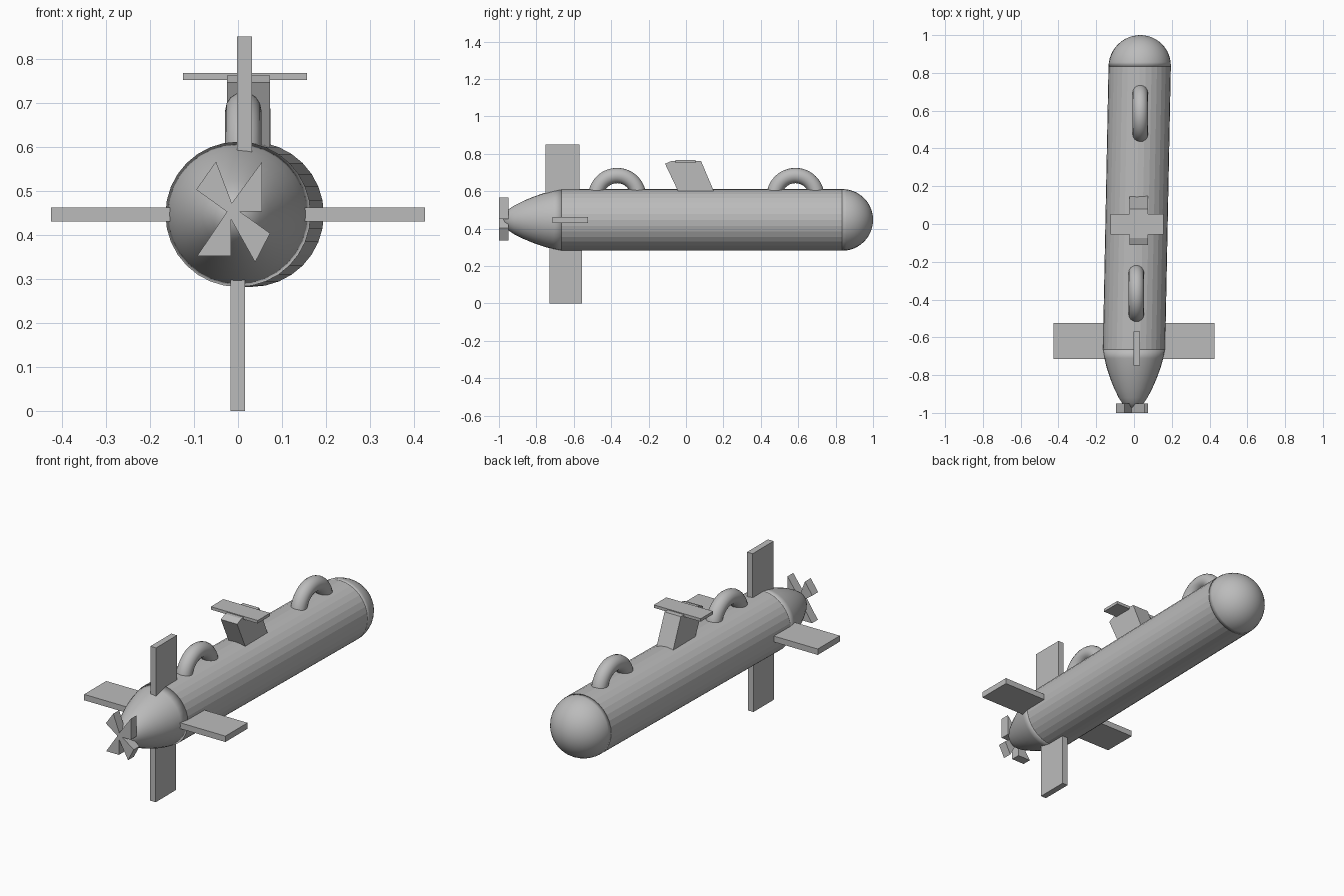
import bpy, bmesh, math
from mathutils import Vector

cube = bpy.data.objects.get("Cube")
if cube:
    bpy.data.objects.remove(cube, do_unlink=True)

grey = bpy.data.materials.new("plain_grey")
grey.use_nodes = True
colour = (0.5, 0.5, 0.5, 1)
grey.diffuse_color = colour
grey.node_tree.nodes["Principled BSDF"].inputs["Base Color"].default_value = colour

R, AXIS_Z, SIDES = 0.165, 0.447, 32


def axis_x(y):
    """The hull runs at a slight angle to the y axis."""
    return 0.02 * (y + 0.67)


def finish(name, bm, smooth=False):
    bmesh.ops.recalc_face_normals(bm, faces=bm.faces)
    for f in bm.faces:
        f.smooth = smooth
    mesh = bpy.data.meshes.new(name)
    bm.to_mesh(mesh)
    bm.free()
    mesh.materials.append(grey)
    ob = bpy.data.objects.new(name, mesh)
    bpy.context.collection.objects.link(ob)
    return ob


def lathe(name, profile, smooth):
    """Revolve (y, radius) points around the hull axis."""
    bm = bmesh.new()
    rings = []
    for y, r in profile:
        angles = [2 * math.pi * i / SIDES for i in range(SIDES)]
        rings.append([bm.verts.new((axis_x(y) + r * math.sin(a), y, AXIS_Z + r * math.cos(a)))
                      for a in angles])
    for a, b in zip(rings, rings[1:]):
        for i in range(SIDES):
            j = (i + 1) % SIDES
            bm.faces.new((a[i], a[j], b[j], b[i]))
    bm.faces.new(rings[0])
    bm.faces.new(rings[-1])
    bmesh.ops.remove_doubles(bm, verts=bm.verts, dist=0.0005)
    return finish(name, bm, smooth)


def prism(name, points, offset):
    """Extrude a polygon along an offset vector."""
    bm = bmesh.new()
    face = bm.faces.new([bm.verts.new(p) for p in points])
    made = bmesh.ops.extrude_face_region(bm, geom=[face], use_keep_orig=True)
    moved = [v for v in made["geom"] if isinstance(v, bmesh.types.BMVert)]
    bmesh.ops.translate(bm, verts=moved, vec=Vector(offset))
    return finish(name, bm)


def box(name, x, y, z):
    points = [(x[0], y[0], z[0]), (x[1], y[0], z[0]), (x[1], y[1], z[0]), (x[0], y[1], z[0])]
    return prism(name, points, (0, 0, z[1] - z[0]))


# Hull: faceted tube, smooth dome at one end, tapered tail at the other
lathe("hull_tube", [(-0.665, R), (0.835, R)], False)
dome = [(0.835 + R * math.sin(t), R * math.cos(t))
        for t in (math.pi / 2 * i / 12 for i in range(12))]
lathe("hull_dome", dome + [(1.0, 0.0001)], True)
lathe("tail_cone", [(-0.665, R), (-0.71, 0.156), (-0.76, 0.143), (-0.82, 0.122), (-0.87, 0.101),
                    (-0.92, 0.076), (-0.95, 0.056), (-0.97, 0.035), (-0.98, 0.0001)], True)

# Tail fins
box("side_fins", (-0.425, 0.425), (-0.715, -0.525), (0.431, 0.463))
box("upper_fin", (-0.002, 0.032), (-0.75, -0.57), (0.45, 0.851))
box("lower_fin", (-0.017, 0.016), (-0.73, -0.555), (0, 0.45))

# Propeller blades
blades = [[(-0.095, 0.503), (-0.05, 0.567), (0, 0.435)],
          [(0.055, 0.567), (0.055, 0.453), (-0.028, 0.453)],
          [(0.073, 0.404), (0.039, 0.338), (-0.045, 0.488)],
          [(-0.093, 0.352), (-0.016, 0.352), (-0.016, 0.466)]]
for i, tri in enumerate(blades):
    prism(f"propeller_blade_{i + 1}", [(x, -1, z) for x, z in tri], (0, 0.05, 0))

# Lifting rings, half sunk in the hull
for name, x, y in (("tail_ring", 0.012, -0.368), ("dome_ring", 0.033, 0.585)):
    bpy.ops.mesh.primitive_torus_add(major_radius=0.114, minor_radius=0.041, major_segments=48,
                                     minor_segments=16, location=(x, y, 0.57),
                                     rotation=(0, math.pi / 2, 0))
    ring = bpy.context.object
    ring.name = name
    ring.data.materials.append(grey)
    bpy.ops.object.shade_smooth()

# Raked tower with its crossbar
side = [(-0.023, 0.56), (-0.112, 0.747), (-0.075, 0.763), (0.08, 0.763), (0.166, 0.56)]
prism("tower", [(-0.025, y, z) for y, z in side], (0.098, 0, 0))
box("tower_crossbar", (-0.125, 0.157), (-0.055, 0.052), (0.752, 0.768))
